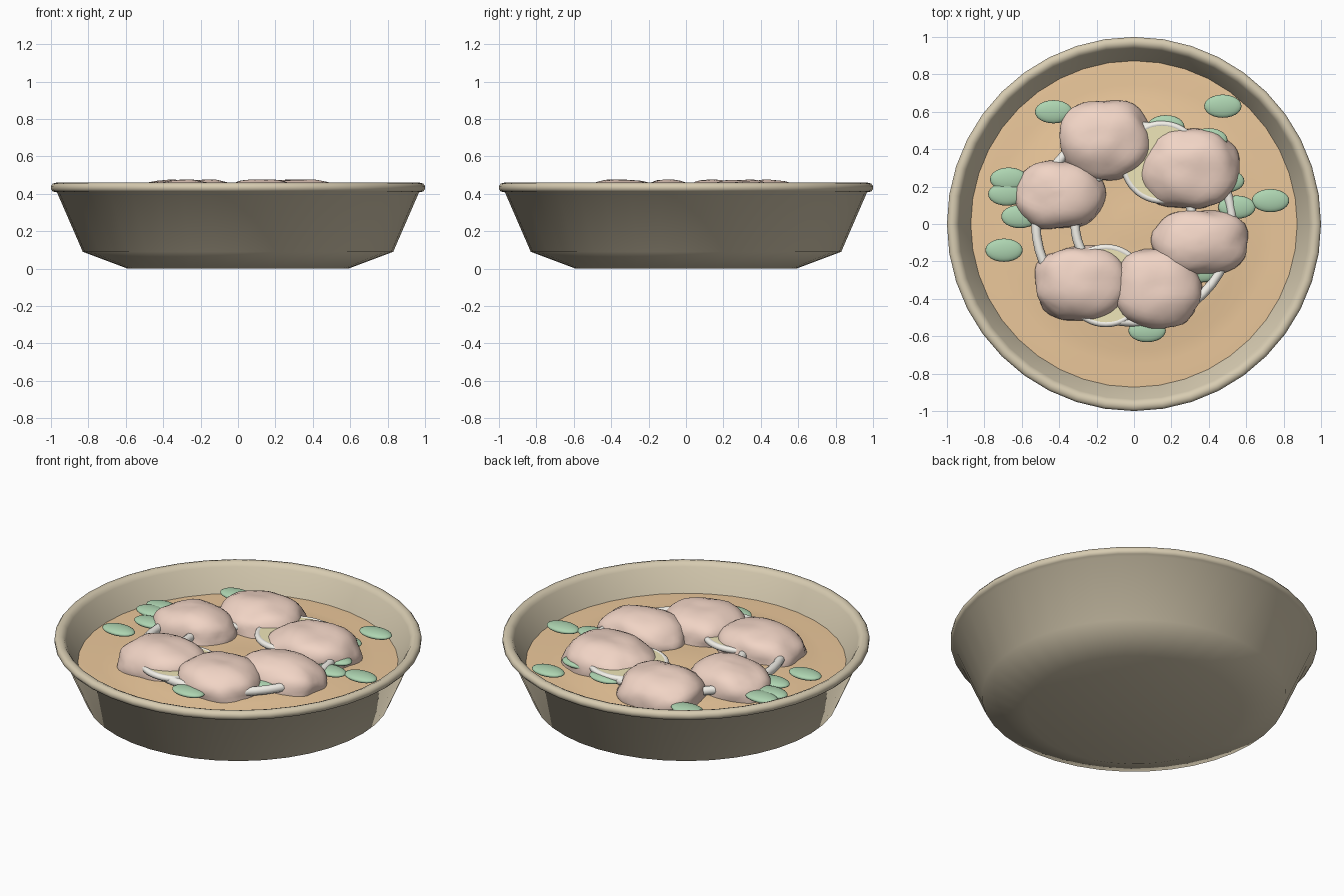
import bpy, bmesh, math
from mathutils import Vector, noise

if "Cube" in bpy.data.objects:
    bpy.data.objects.remove(bpy.data.objects["Cube"])


def material(name, rgb):
    m = bpy.data.materials.new(name)
    m.diffuse_color = (*rgb, 1)
    m.use_nodes = True
    m.node_tree.nodes["Principled BSDF"].inputs["Base Color"].default_value = m.diffuse_color
    return m


CLAY = material("clay", (0.68, 0.60, 0.44))
BROTH = material("broth", (0.84, 0.58, 0.33))
MEAT = material("meat", (0.88, 0.66, 0.56))
GREEN = material("green", (0.42, 0.66, 0.44))
YELLOW = material("yellow", (0.86, 0.79, 0.48))
WHITE = material("white", (0.90, 0.88, 0.82))


def finish(bm, name, mat, angle=60):
    bmesh.ops.recalc_face_normals(bm, faces=bm.faces)
    me = bpy.data.meshes.new(name)
    bm.to_mesh(me)
    bm.free()
    me.materials.append(mat)
    ob = bpy.data.objects.new(name, me)
    bpy.context.collection.objects.link(ob)
    bpy.ops.object.select_all(action='DESELECT')
    ob.select_set(True)
    bpy.context.view_layer.objects.active = ob
    bpy.ops.object.shade_smooth_by_angle(angle=math.radians(angle))
    return ob


def lathe(name, profile, mat, center=(0, 0, 0), steps=40, closed=False):
    """Revolve (radius, height) points about a vertical axis."""
    bm = bmesh.new()
    pts = profile + profile[:1] if closed else profile
    vs = [bm.verts.new((r, 0, z)) for r, z in pts]
    es = [bm.edges.new(p) for p in zip(vs, vs[1:])]
    bmesh.ops.spin(bm, geom=vs + es, axis=(0, 0, 1), cent=(0, 0, 0),
                   angle=2 * math.pi, steps=steps)
    bmesh.ops.remove_doubles(bm, verts=bm.verts, dist=0.0005)
    bmesh.ops.translate(bm, verts=bm.verts, vec=center)
    return finish(bm, name, mat)


def ring(name, r, minor, center, mat):
    circle = [(r + minor * math.cos(a), minor * math.sin(a))
              for a in (i * math.pi / 5 for i in range(10))]
    return lathe(name, circle, mat, center, 48, True)


# Bowl with rolled rim
lathe("bowl", [(0, 0), (0.59, 0), (0.83, 0.09), (0.968, 0.408), (0.99, 0.412),
               (1.0, 0.425), (1.0, 0.442), (0.99, 0.455), (0.97, 0.46),
               (0.95, 0.452), (0.938, 0.435), (0.87, 0.30), (0.79, 0.13),
               (0.57, 0.05), (0, 0.05)], CLAY)

# Gently rippled broth
lathe("broth", [(0.875, 0.305), (0.82, 0.308), (0.75, 0.308), (0.68, 0.312),
                (0.6, 0.325), (0.5, 0.335), (0.4, 0.335), (0.3, 0.33),
                (0.2, 0.327), (0.1, 0.333), (0, 0.336)], BROTH)

# Meat pieces: squarish lumpy ellipsoids (x, y, half width, half depth)
pieces = [(-0.155, 0.445, 0.245, 0.215), (0.30, 0.295, 0.265, 0.215),
          (-0.395, 0.155, 0.245, 0.185), (0.35, -0.10, 0.26, 0.18),
          (-0.285, -0.315, 0.245, 0.205), (0.13, -0.345, 0.24, 0.215)]
for i, (x, y, a, b) in enumerate(pieces):
    bm = bmesh.new()
    bmesh.ops.create_icosphere(bm, subdivisions=4, radius=1)
    for v in bm.verts:
        n = v.co.normalized()
        box = sum(abs(c) ** 2.5 for c in n) ** (-1 / 2.5)
        lump = 1 + 0.09 * noise.noise(n * 1.6 + Vector((i * 3.1, 1.7, 0.4)))
        lump += 0.02 * noise.noise(n * 5 + Vector((0, i * 2.3, 0)))
        v.co = n * box * lump
    # Fit each piece to its size
    sx, sy, sz = ((min(v.co[k] for v in bm.verts), max(v.co[k] for v in bm.verts))
                  for k in range(3))
    for v in bm.verts:
        fit = [(2 * v.co[k] - lo - hi) / (hi - lo)
               for k, (lo, hi) in enumerate((sx, sy, sz))]
        v.co = (x + a * fit[0], y + b * fit[1], 0.33 + 0.147 * fit[2])
    finish(bm, f"meat_piece_{i + 1}", MEAT, 180)

# Citrus slices: yellow disc in a pale rind
for i, (x, y) in enumerate([(0.15, 0.33), (-0.15, -0.33)]):
    lathe(f"citrus_flesh_{i + 1}", [(0, -0.015), (0.205, -0.015), (0.205, 0.015),
                                    (0, 0.015)], YELLOW, (x, y, 0.375))
    ring(f"citrus_rind_{i + 1}", 0.204, 0.018, (x, y, 0.375), WHITE)

# Onion rings
ring("outer_onion_ring", 0.525, 0.025, (0, 0, 0.365), WHITE)
ring("inner_onion_ring", 0.315, 0.025, (0, 0, 0.365), WHITE)

# Herb leaves
leaves = [(-0.43, 0.60), (0.475, 0.63), (-0.67, 0.24), (-0.68, 0.16),
          (-0.61, 0.04), (-0.695, -0.14), (0.73, 0.125), (0.55, 0.09),
          (0.49, 0.23), (0.07, -0.57), (0.17, 0.52), (0.40, 0.45), (0.36, -0.25)]
for i, (x, y) in enumerate(leaves):
    bm = bmesh.new()
    bmesh.ops.create_uvsphere(bm, u_segments=24, v_segments=12, radius=1)
    for v in bm.verts:
        v.co = (x + 0.1 * v.co.x, y + 0.062 * v.co.y, 0.36 + 0.022 * v.co.z)
    finish(bm, f"herb_leaf_{i + 1}", GREEN, 180)
